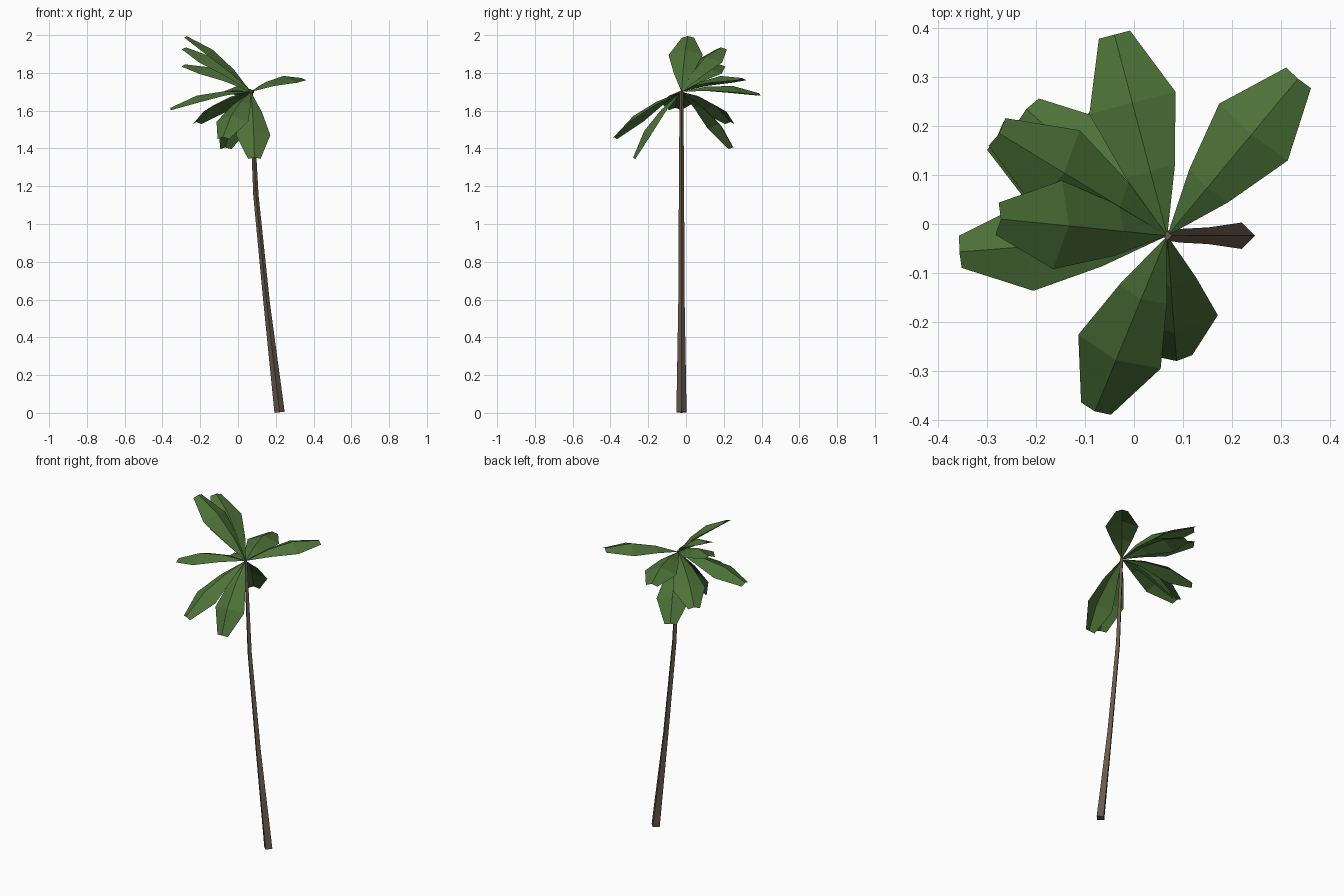
import bpy
from mathutils import Vector

if "Cube" in bpy.data.objects:
    bpy.data.objects.remove(bpy.data.objects["Cube"])


def material(name, rgb):
    m = bpy.data.materials.new(name)
    m.diffuse_color = (*rgb, 1)
    m.use_nodes = True
    m.node_tree.nodes["Principled BSDF"].inputs["Base Color"].default_value = m.diffuse_color
    return m


def build(name, verts, faces, mat):
    me = bpy.data.meshes.new(name)
    me.from_pydata([tuple(v) for v in verts], [], faces)
    me.materials.append(mat)
    ob = bpy.data.objects.new(name, me)
    bpy.context.collection.objects.link(ob)
    return ob


green = material("leaf_green", (0.075, 0.17, 0.04))
brown = material("bark_brown", (0.14, 0.1, 0.073))

# Trunk: four-sided leaning taper, rings as (x, z, radius)
rings = [(0.22, 0.003, 0.027), (0.152, 0.58, 0.017),
         (0.095, 1.15, 0.014), (0.068, 1.705, 0.01)]
CY = -0.024
verts, faces = [], []
for x, z, r in rings:
    tilt = r * 0.11
    verts += [(x + r, CY, z + tilt), (x, CY + r, z),
              (x - r, CY, z - tilt), (x, CY - r, z)]
for k in range(len(rings) - 1):
    for i in range(4):
        a, b = 4 * k + i, 4 * k + (i + 1) % 4
        faces.append((a, b, b + 4, a + 4))
faces.append((3, 2, 1, 0))
faces.append(tuple(range(len(verts) - 4, len(verts))))
build("trunk", verts, faces, brown)

# Leaf stations: share of length, half width, edge height, midrib height
stations = [(0.32, 0.052, 0.008, 0.03),
            (0.66, 0.091, 0.0, 0.036),
            (1.0, 0.033, -0.012, 0.0)]
crown = Vector((0.068, CY, 1.70))


def leaf(name, tip):
    """Folded leaf with a raised midrib, running from the crown to the tip."""
    span = Vector(tip) - crown
    along = span.normalized()
    side = along.cross(Vector((0, 0, 1))).normalized()
    up = side.cross(along)
    v = [crown]
    for t, w, edge, rib in stations:
        c = crown + span * t
        v += [c - side * w + up * edge, c + up * rib, c + side * w + up * edge]
    f = [(0, 2, 1), (0, 3, 2)]
    for k in (1, 4):
        f += [(k, k + 1, k + 4, k + 3), (k + 1, k + 2, k + 5, k + 4)]
    build(name, v, f, green)


tips = [(-0.272, 0.01, 1.995), (-0.275, 0.185, 1.935), (-0.28, 0.178, 1.845),
        (-0.357, -0.057, 1.615), (-0.22, 0.235, 1.54), (-0.068, 0.248, 1.405),
        (-0.08, -0.383, 1.46), (0.087, -0.28, 1.352),
        (0.335, 0.297, 1.773), (-0.04, 0.387, 1.692)]
for n, tip in enumerate(tips):
    leaf(f"leaf_{n + 1}", tip)
